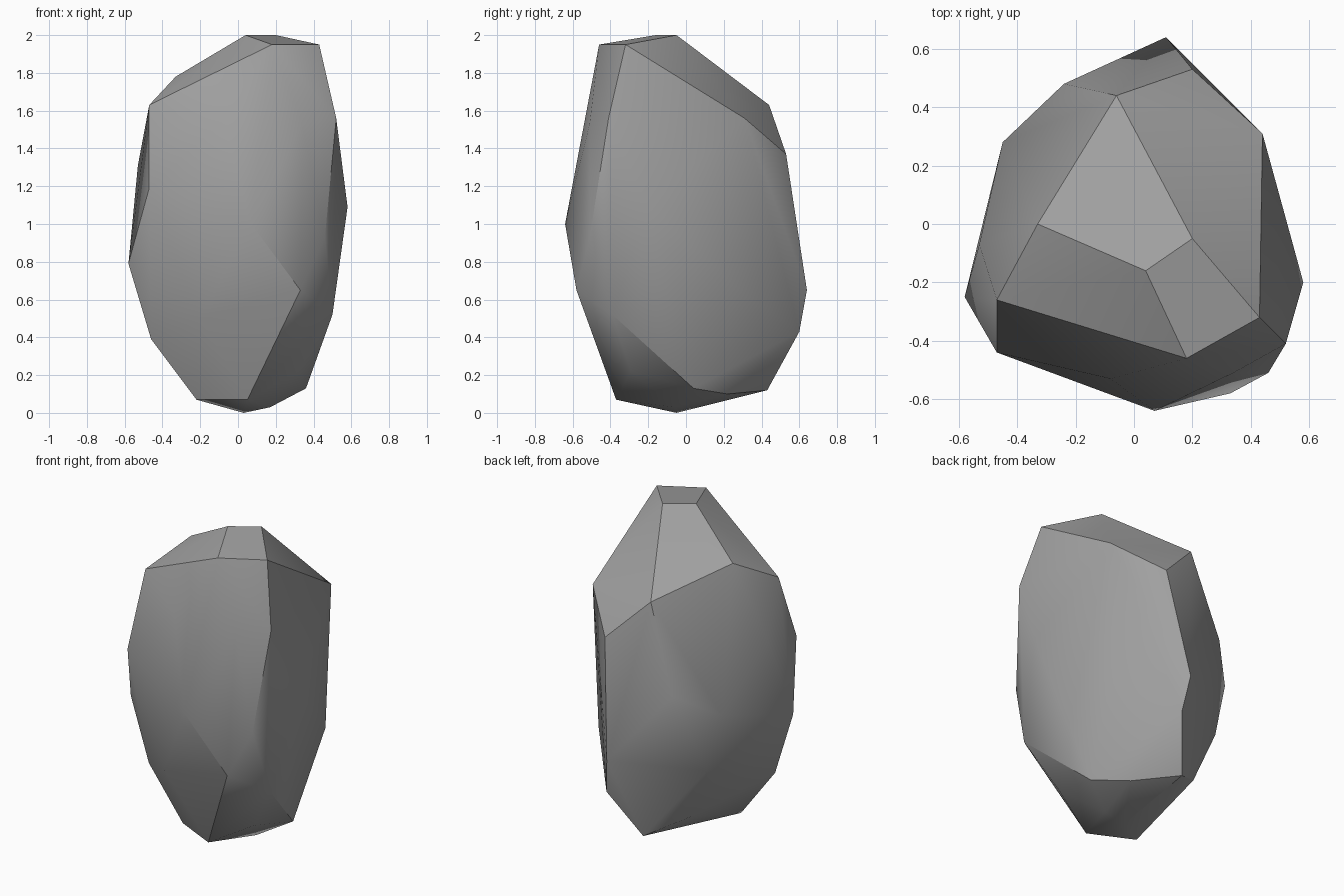
import bpy
import bmesh
import math
from mathutils import Vector

# Remove the default object only
default_object = bpy.data.objects.get("Cube")
if default_object:
    bpy.data.objects.remove(default_object, do_unlink=True)


def make_material(name, colour):
    material = bpy.data.materials.new(name)
    material.use_nodes = True
    material.diffuse_color = colour
    shader = material.node_tree.nodes.get("Principled BSDF")
    shader.inputs["Base Color"].default_value = colour
    shader.inputs["Roughness"].default_value = 0.9
    return material


def build_boulder(name, corner_bands, material):
    """Wrap a faceted convex stone around its chiselled corners."""
    mesh = bpy.data.meshes.new(name)
    bm = bmesh.new()
    for band in corner_bands.values():
        for corner in band:
            bm.verts.new(Vector(corner) / 100)
    hull = bmesh.ops.convex_hull(bm, input=bm.verts[:], use_existing_faces=False)
    # Corners buried inside the stone are not needed
    buried = [item for item in hull["geom_interior"] + hull["geom_unused"]
              if isinstance(item, bmesh.types.BMVert)]
    bmesh.ops.delete(bm, geom=list(set(buried)), context="VERTS")
    bmesh.ops.recalc_face_normals(bm, faces=bm.faces[:])
    bm.to_mesh(mesh)
    bm.free()

    boulder = bpy.data.objects.new(name, mesh)
    bpy.context.collection.objects.link(boulder)
    mesh.materials.append(material)
    return boulder


def shade_worn_edges(target, crease_angle):
    """Soften shallow edges and keep the steep breaks sharp."""
    bpy.ops.object.select_all(action="DESELECT")
    target.select_set(True)
    bpy.context.view_layer.objects.active = target
    bpy.ops.object.shade_smooth_by_angle(angle=math.radians(crease_angle))


# Chiselled corners of the stone in hundredths, from the crown down to the foot
corner_bands = {
    "crown": [(20, -5, 200), (4, -16, 200), (18, -46, 195), (43, -32, 195)],
    "shoulder": [(-33, 0, 178), (-47, -26, 163), (-6, 44, 163), (44, 31, 156),
                 (52, -41, 156), (-8, -53, 155), (34, -51, 153)],
    "upper_belly": [(20, 53, 137), (-53, -7, 131), (-47, -44, 119),
                    (-24, 48, 109), (58, -20, 109)],
    "belly": [(7, -64, 100), (-45, 28, 95), (46, -51, 93), (-58, -25, 79)],
    "lower_belly": [(11, 64, 65), (42, 28, 65), (33, -58, 65), (-36, 30, 58),
                    (50, -39, 52), (-20, -46, 50)],
    "skirt": [(14, 60, 43), (-46, -24, 39), (-22, 27, 24), (32, -29, 22)],
    "foot": [(0, 43, 12), (36, 4, 13), (21, 22, 10), (-22, -24, 7),
             (5, -37, 7), (17, -6, 3), (3, -5, 0)],
}

stone_grey = make_material("stone_grey", (0.35, 0.35, 0.35, 1.0))
boulder = build_boulder("boulder", corner_bands, stone_grey)
shade_worn_edges(boulder, 31)
